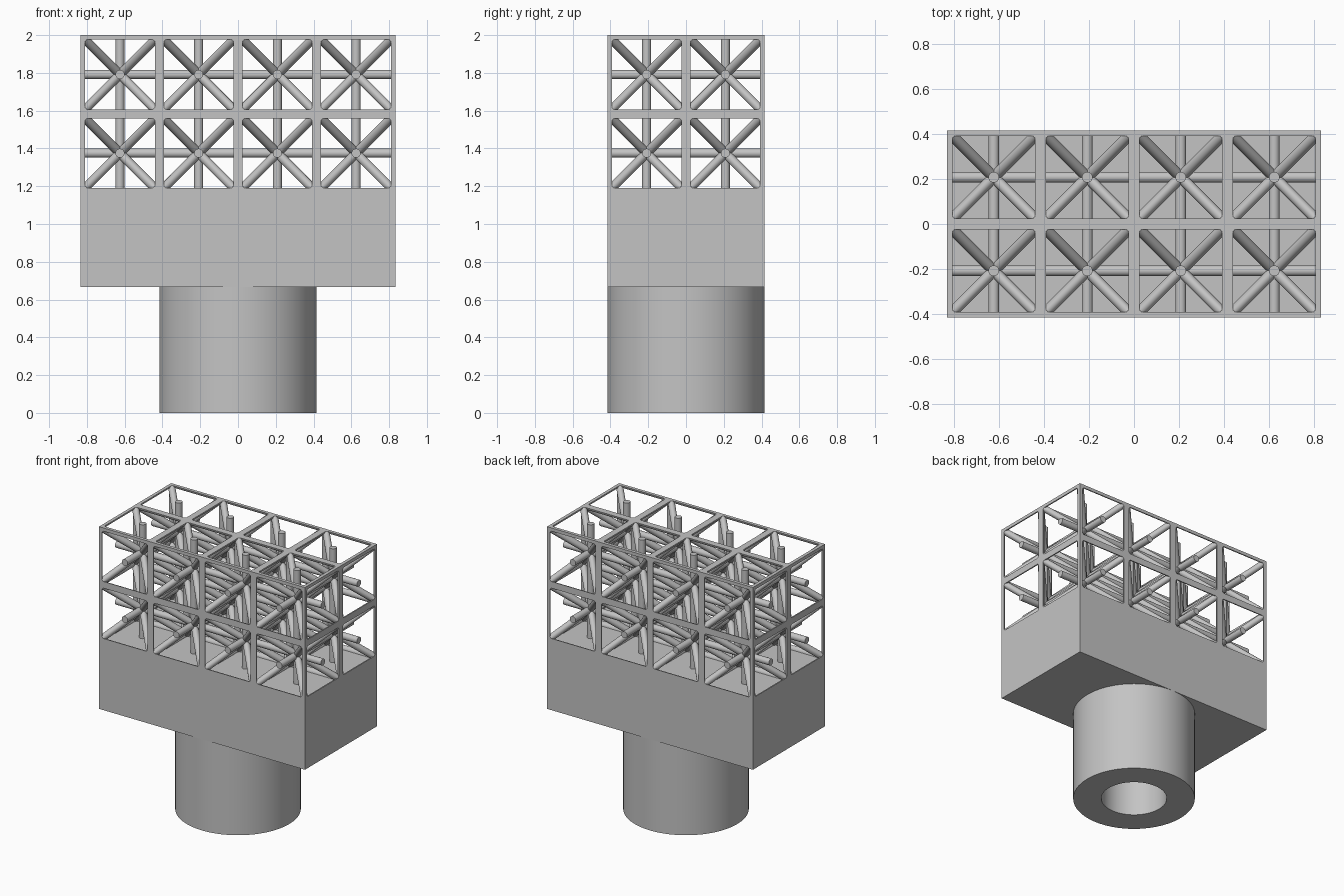
import bpy, bmesh, math
from itertools import product
from mathutils import Vector

if "Cube" in bpy.data.objects:
    bpy.data.objects.remove(bpy.data.objects["Cube"], do_unlink=True)

P = 2 / 4.8                    # lattice cell pitch
POST_TOP = 1.6 * P
BLOCK_TOP = 2.8 * P
CELLS = (4, 2, 2)
LOW = Vector((-2 * P, -P, BLOCK_TOP))
HIGH = Vector((2 * P, P, 2))
RADIUS = 0.024

grey = bpy.data.materials.new("light grey")
grey.use_nodes = True
colour = (0.55, 0.55, 0.55, 1)
grey.diffuse_color = colour
grey.node_tree.nodes["Principled BSDF"].inputs["Base Color"].default_value = colour


def finish(name, bm):
    bmesh.ops.recalc_face_normals(bm, faces=bm.faces)
    mesh = bpy.data.meshes.new(name)
    bm.to_mesh(mesh)
    bm.free()
    mesh.materials.append(grey)
    obj = bpy.data.objects.new(name, mesh)
    bpy.context.collection.objects.link(obj)
    bpy.ops.object.select_all(action='DESELECT')
    obj.select_set(True)
    bpy.context.view_layer.objects.active = obj
    bpy.ops.object.shade_smooth_by_angle(angle=math.radians(30))
    return obj


def strut(target, a, b):
    """Round bar from a to b, trimmed flush with the lattice bounds."""
    bm = bmesh.new()
    axis = b - a
    bmesh.ops.create_cone(bm, cap_ends=True, segments=20, radius1=RADIUS,
                          radius2=RADIUS, depth=axis.length + 0.1)
    turn = axis.to_track_quat('Z', 'Y').to_matrix()
    bmesh.ops.rotate(bm, verts=bm.verts, matrix=turn)
    bmesh.ops.translate(bm, verts=bm.verts, vec=(a + b) / 2)
    for i in range(3):
        for corner, sign in ((LOW, -1), (HIGH, 1)):
            normal = Vector((0, 0, 0))
            normal[i] = sign
            bmesh.ops.bisect_plane(bm, geom=bm.verts[:] + bm.edges[:] + bm.faces[:],
                                   dist=1e-5, plane_co=corner, plane_no=normal,
                                   clear_outer=True)
            rim = [e for e in bm.edges if e.is_boundary]
            if rim:
                bmesh.ops.holes_fill(bm, edges=rim, sides=0)
    piece = bpy.data.meshes.new("strut_piece")
    bm.to_mesh(piece)
    bm.free()
    target.from_mesh(piece)
    bpy.data.meshes.remove(piece)


def straight_grid(name, offset):
    """Full-length bars along all three axes, at cell edges or cell centres."""
    bm = bmesh.new()
    for i in range(3):
        j, k = (i + 1) % 3, (i + 2) % 3
        extra = 0 if offset else 1
        for u, v in product(range(CELLS[j] + extra), range(CELLS[k] + extra)):
            a = LOW.copy()
            a[j] += (u + offset) * P
            a[k] += (v + offset) * P
            b = a.copy()
            b[i] = HIGH[i]
            strut(bm, a, b)
    finish(name, bm)


# Lattice: cell edges, bars through the cell centres, body diagonals
straight_grid("lattice_frame", 0)
straight_grid("lattice_centre_bars", 0.5)
diagonals = bmesh.new()
for cell in product(*(range(n) for n in CELLS)):
    centre = LOW + (Vector(cell) + Vector((0.5, 0.5, 0.5))) * P
    for sx, sy in product((-1, 1), repeat=2):
        half = Vector((sx, sy, 1)) * P / 2
        strut(diagonals, centre - half, centre + half)
finish("lattice_diagonals", diagonals)

# Solid block under the lattice
bm = bmesh.new()
bmesh.ops.create_cube(bm, size=1)
bmesh.ops.scale(bm, verts=bm.verts, vec=(4 * P, 2 * P, BLOCK_TOP - POST_TOP))
bmesh.ops.translate(bm, verts=bm.verts, vec=(0, 0, (BLOCK_TOP + POST_TOP) / 2))
finish("block", bm)

# Hollow round post, turned from its wall section
bm = bmesh.new()
section = [(0.224, 0), (P, 0), (P, POST_TOP), (0.224, POST_TOP)]
verts = [bm.verts.new((r, 0, z)) for r, z in section]
edges = [bm.edges.new((verts[i], verts[(i + 1) % 4])) for i in range(4)]
bmesh.ops.spin(bm, geom=verts + edges, cent=(0, 0, 0), axis=(0, 0, 1),
               angle=math.tau, steps=72, use_merge=True)
bmesh.ops.remove_doubles(bm, verts=bm.verts, dist=1e-5)
finish("post", bm)
